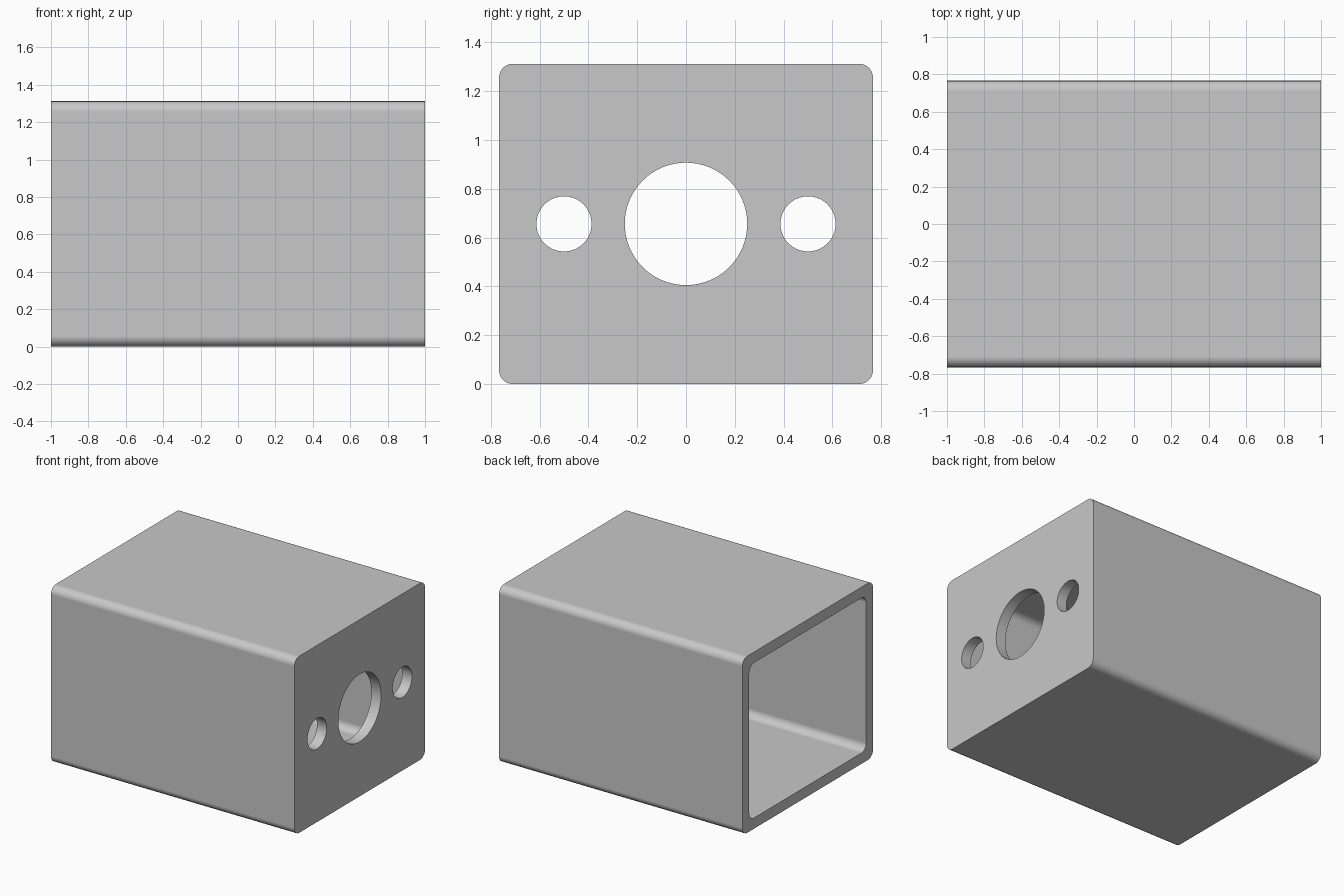
import bpy, bmesh, math

cube = bpy.data.objects.get("Cube")
if cube:
    bpy.data.objects.remove(cube, do_unlink=True)

LENGTH, WIDTH, HEIGHT = 2.0, 1.532, 1.312
WALL = 0.08
RADIUS = 0.056
MID = HEIGHT / 2
X0, X1 = -LENGTH / 2, LENGTH / 2
HOLES = [(-0.5, 0.113), (0.0, 0.251), (0.5, 0.113)]   # y centre, radius


def rounded_rect(width, height, radius, steps=10):
    """Points of a rounded rectangle in the yz plane."""
    points = []
    for quarter, (sy, sz) in enumerate([(1, 1), (-1, 1), (-1, -1), (1, -1)]):
        for i in range(steps + 1):
            a = (quarter + i / steps) * math.pi / 2
            points.append((sy * (width / 2 - radius) + radius * math.cos(a),
                           MID + sz * (height / 2 - radius) + radius * math.sin(a)))
    return points


def circle(y, radius, steps=64):
    angles = [2 * math.pi * i / steps for i in range(steps)]
    return [(y + radius * math.cos(a), MID + radius * math.sin(a)) for a in angles]


bm = bmesh.new()


def add_loop(points, x):
    verts = [bm.verts.new((x, y, z)) for y, z in points]
    edges = [bm.edges.new((verts[i - 1], v)) for i, v in enumerate(verts)]
    return verts, edges


def skin(a, b):
    """Quads between two matching loops."""
    for i in range(len(a[0])):
        bm.faces.new((a[0][i - 1], a[0][i], b[0][i], b[0][i - 1]))


def fill(border, holes, normal):
    """Flat plate inside a border, leaving the holes open."""
    edges = border[1] + [e for h in holes for e in h[1]]
    bmesh.ops.triangle_fill(bm, edges=edges, use_beauty=True, normal=normal)


outer = rounded_rect(WIDTH, HEIGHT, RADIUS)
inner = rounded_rect(WIDTH - 2 * WALL, HEIGHT - 2 * WALL, RADIUS)

outer_open, outer_end = add_loop(outer, X0), add_loop(outer, X1)
inner_open, inner_end = add_loop(inner, X0), add_loop(inner, X1 - WALL)
holes_out = [add_loop(circle(y, r), X1) for y, r in HOLES]
holes_in = [add_loop(circle(y, r), X1 - WALL) for y, r in HOLES]

# Outside walls, open rim and inside walls
skin(outer_open, outer_end)
skin(outer_open, inner_open)
skin(inner_open, inner_end)

# End plate with three round holes
fill(outer_end, holes_out, (1, 0, 0))
fill(inner_end, holes_in, (-1, 0, 0))
for a, b in zip(holes_out, holes_in):
    skin(a, b)

bmesh.ops.recalc_face_normals(bm, faces=bm.faces)
mesh = bpy.data.meshes.new("housing")
bm.to_mesh(mesh)
bm.free()

housing = bpy.data.objects.new("housing", mesh)
bpy.context.collection.objects.link(housing)

# Plain grey material
grey = bpy.data.materials.new("light grey")
grey.use_nodes = True
color = (0.58, 0.58, 0.58, 1)
grey.diffuse_color = color
grey.node_tree.nodes["Principled BSDF"].inputs["Base Color"].default_value = color
mesh.materials.append(grey)

# Smooth fillets and holes, flat large faces
bpy.ops.object.select_all(action='DESELECT')
housing.select_set(True)
bpy.context.view_layer.objects.active = housing
bpy.ops.object.shade_smooth_by_angle(angle=math.radians(30))
weighted = housing.modifiers.new("weighted_normals", 'WEIGHTED_NORMAL')
weighted.keep_sharp = True
